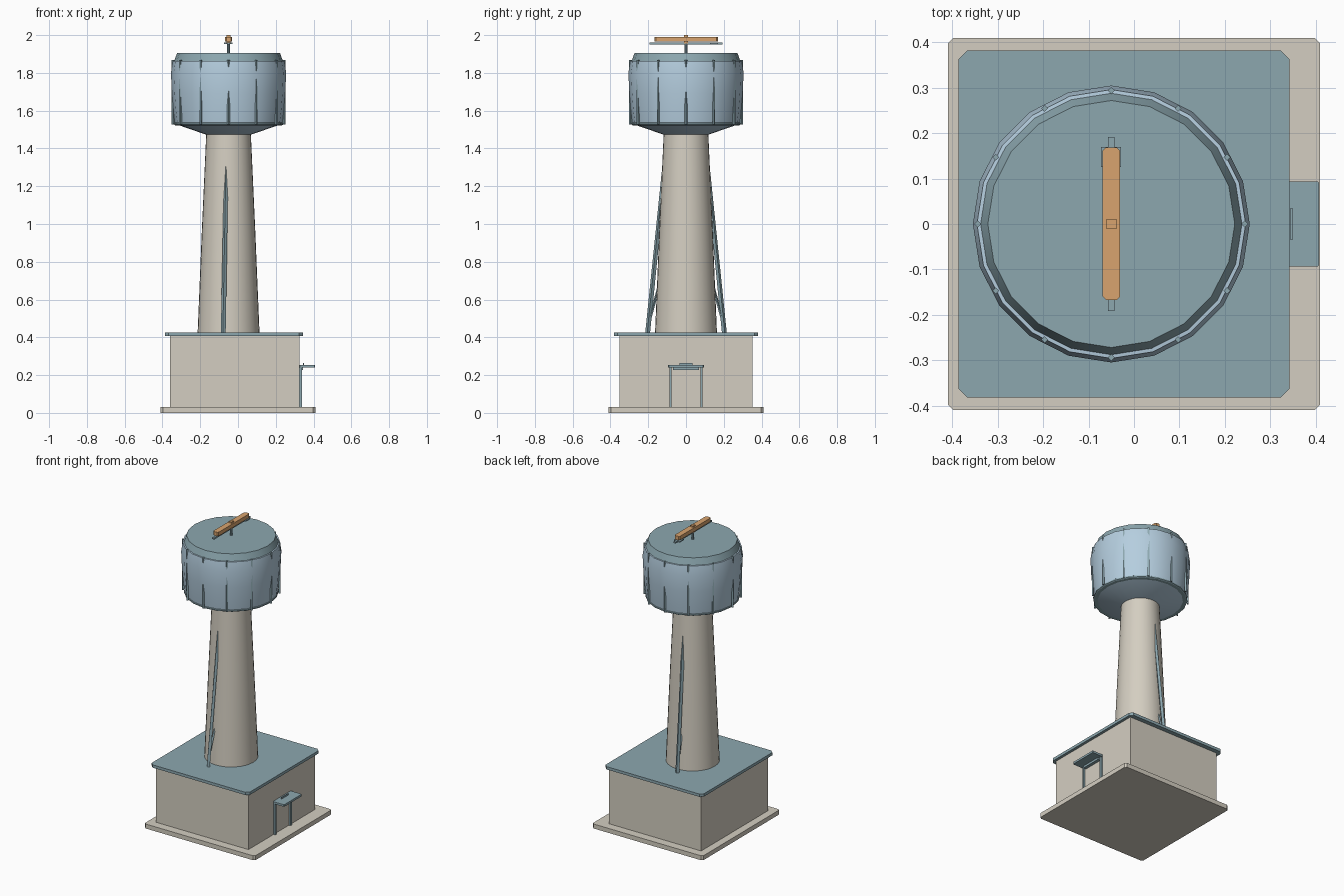
import bpy
import bmesh
from math import cos, sin, pi, radians
from mathutils import Vector

cube = bpy.data.objects.get("Cube")
if cube:
    bpy.data.objects.remove(cube, do_unlink=True)


def material(name, rgb):
    linear = [((c / 255 + 0.055) / 1.055) ** 2.4 for c in rgb] + [1]
    mat = bpy.data.materials.new(name)
    mat.use_nodes = True
    mat.diffuse_color = linear
    mat.node_tree.nodes["Principled BSDF"].inputs["Base Color"].default_value = linear
    return mat


CONCRETE = material("warm concrete", (212, 206, 193))
TEAL = material("grey teal", (140, 167, 175))
BLUE = material("pale tank blue", (181, 206, 223))
ORANGE = material("soft orange", (216, 164, 110))
AXIS_X = -0.05  # centre line of the tower


def finish(name, bm, mat, smooth=False):
    bmesh.ops.recalc_face_normals(bm, faces=bm.faces)
    mesh = bpy.data.meshes.new(name)
    bm.to_mesh(mesh)
    bm.free()
    mesh.materials.append(mat)
    obj = bpy.data.objects.new(name, mesh)
    bpy.context.collection.objects.link(obj)
    if smooth:
        bpy.ops.object.select_all(action="DESELECT")
        obj.select_set(True)
        bpy.context.view_layer.objects.active = obj
        bpy.ops.object.shade_smooth_by_angle(angle=radians(30))
    return obj


def slab(name, mat, x, y, z, chamfer=0.0):
    """Box between bounds, with optional cut vertical corners."""
    bm = bmesh.new()
    bmesh.ops.create_cube(bm, size=1)
    for v in bm.verts:
        v.co = [lo + (c + 0.5) * (hi - lo) for c, (lo, hi) in zip(v.co, (x, y, z))]
    if chamfer:
        upright = [e for e in bm.edges
                   if (e.verts[0].co - e.verts[1].co).xy.length < 1e-5]
        bmesh.ops.bevel(bm, geom=upright, offset=chamfer, segments=1, affect="EDGES")
    return finish(name, bm, mat)


def lathe(name, mat, profile, sides):
    """Closed turned solid from (radius, height) pairs."""
    bm = bmesh.new()
    rings = [[bm.verts.new((AXIS_X + r * cos(2 * pi * i / sides),
                            r * sin(2 * pi * i / sides), z)) for i in range(sides)]
             for r, z in profile]
    for low, high in zip(rings, rings[1:]):
        for i in range(sides):
            j = (i + 1) % sides
            bm.faces.new((low[i], low[j], high[j], high[i]))
    bm.faces.new(rings[0])
    bm.faces.new(rings[-1])
    return finish(name, bm, mat, smooth=True)


def rod(name, mat, start, end, r1, r2=None, sides=4):
    """Straight bar between two points."""
    start, end = Vector(start), Vector(end)
    bm = bmesh.new()
    bmesh.ops.create_cone(bm, cap_ends=True, segments=sides, radius1=r1,
                          radius2=r2 or r1, depth=(end - start).length)
    obj = finish(name, bm, mat)
    obj.location = (start + end) / 2
    obj.rotation_euler = (end - start).to_track_quat("Z", "Y").to_euler()
    return obj


# Ground slab, pump house and roof
slab("ground_slab", CONCRETE, (-0.41, 0.41), (-0.41, 0.41), (0, 0.03), 0.012)
slab("pump_house", CONCRETE, (-0.36, 0.325), (-0.353, 0.353), (0.03, 0.408))
slab("house_roof", TEAL, (-0.387, 0.343), (-0.382, 0.382), (0.406, 0.425), 0.02)

# Doorway canopy on the left wall
slab("canopy", TEAL, (0.325, 0.408), (-0.094, 0.094), (0.24, 0.254), 0.004)
slab("canopy_beam", TEAL, (0.325, 0.345), (-0.07, 0.07), (0.226, 0.24))
slab("canopy_ridge", TEAL, (0.345, 0.349), (-0.035, 0.035), (0.254, 0.265))
for side, label in ((-1, "right"), (1, "left")):
    ys = sorted((side * 0.076, side * 0.088))
    slab(f"door_post_{label}", TEAL, (0.325, 0.338), ys, (0.03, 0.24))

# Tapered shaft
lathe("tower_shaft", CONCRETE, [(0.164, 0.42), (0.142, 0.95), (0.118, 1.48)], 32)

# Bulging tank with trim and cap
lathe("tank_body", BLUE, [(0.11, 1.47), (0.284, 1.53), (0.293, 1.6), (0.3, 1.69),
                          (0.305, 1.8), (0.296, 1.862), (0.28, 1.864)], 20)
lathe("tank_trim", TEAL, [(0.282, 1.522), (0.288, 1.526), (0.288, 1.534),
                          (0.282, 1.538)], 20)
lathe("tank_cap", TEAL, [(0.289, 1.86), (0.272, 1.906)], 20)
for i in range(12):
    x = AXIS_X + 0.294 * cos(i * pi / 6)
    y = 0.294 * sin(i * pi / 6)
    rod(f"tank_rib_{i + 1}", TEAL, (x, y, 1.527), (x, y, 1.868), 0.0075)

# Leaning braces before and behind the shaft
for side, label in ((-1, "front"), (1, "back")):
    rod(f"{label}_brace", TEAL, (-0.078, side * 0.203, 0.424),
        (-0.062, side * 0.113, 1.32), 0.013, 0.011)
    rod(f"{label}_brace_strut", TEAL, (-0.077, side * 0.19, 0.5),
        (-0.07, side * 0.147, 0.66), 0.007)

# Rooftop mast, crossbar and beacon
rod("mast", TEAL, (AXIS_X, 0, 1.9), (AXIS_X, 0, 1.97), 0.008, sides=8)
slab("crossbar", TEAL, (-0.057, -0.043), (-0.192, 0.192), (1.95, 1.961))
slab("crossbar_clamp", TEAL, (-0.073, -0.029), (0.126, 0.17), (1.953, 1.96))
slab("beacon_bar", ORANGE, (-0.069, -0.031), (-0.167, 0.169), (1.965, 1.991), 0.007)
slab("beacon_block", ORANGE, (-0.061, -0.039), (-0.011, 0.011), (1.955, 2.0))
